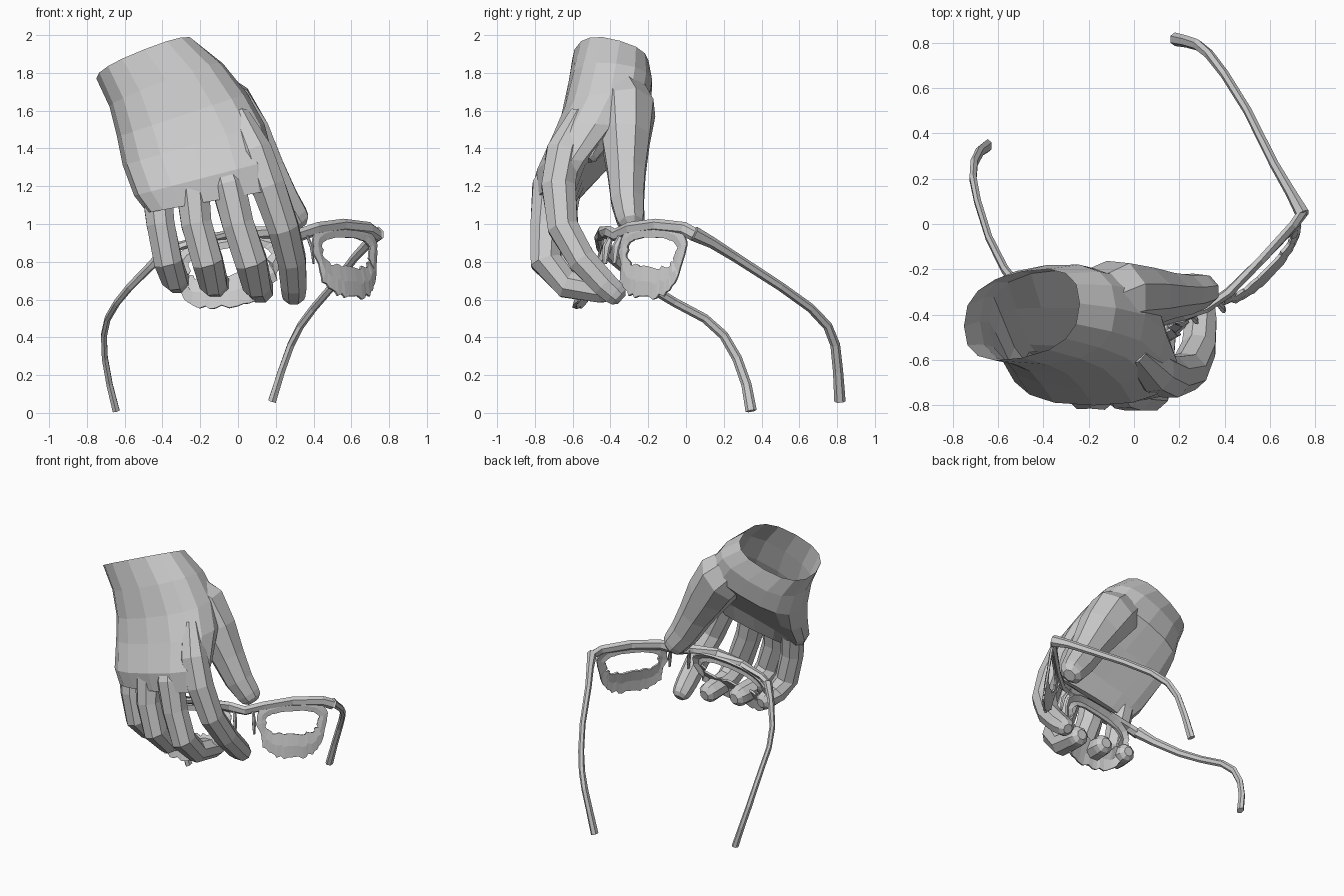
import bpy, bmesh, math, random
from mathutils import Vector

random.seed(4)
if "Cube" in bpy.data.objects:
    bpy.data.objects.remove(bpy.data.objects["Cube"])

grey = bpy.data.materials.new("plain grey")
grey.use_nodes = True
grey.diffuse_color = (0.6, 0.6, 0.6, 1)
grey.node_tree.nodes["Principled BSDF"].inputs["Base Color"].default_value = (0.6, 0.6, 0.6, 1)


def finish(name, bm):
    bmesh.ops.recalc_face_normals(bm, faces=bm.faces)
    mesh = bpy.data.meshes.new(name)
    bm.to_mesh(mesh)
    bm.free()
    mesh.materials.append(grey)
    obj = bpy.data.objects.new(name, mesh)
    bpy.context.collection.objects.link(obj)
    return obj


def loft(name, rings):
    """Skin a list of equal point rings and cap both ends."""
    bm = bmesh.new()
    loops = [[bm.verts.new(p) for p in ring] for ring in rings]
    n = len(loops[0])
    for a, b in zip(loops, loops[1:]):
        for i in range(n):
            j = (i + 1) % n
            bm.faces.new((a[i], a[j], b[j], b[i]))
    bm.faces.new(loops[0])
    bm.faces.new(loops[-1][::-1])
    return finish(name, bm)


def spow(v, e):
    return math.copysign(abs(v) ** e, v)


def tube(name, path, radii, flat=1.0, sides=8, tip=False):
    """Tube along a path; flat scales its sideways width."""
    pts = [Vector(p) for p in path]
    radii = list(radii)
    if tip:
        d = (pts[-1] - pts[-2]).normalized()
        end, r = pts[-1].copy(), radii[-1]
        for step, scale in ((0.45, 0.88), (0.8, 0.5)):
            pts.append(end + d * r * step)
            radii.append(r * scale)
    rings = []
    for i, p in enumerate(pts):
        t = (pts[min(i + 1, len(pts) - 1)] - pts[max(i - 1, 0)]).normalized()
        u = Vector((1, 0, 0))
        u = (u - t * u.dot(t)).normalized()
        v = t.cross(u)
        ring = []
        for k in range(sides):
            a = 2 * math.pi * (k + 0.5) / sides
            ring.append(p + u * math.cos(a) * radii[i] * flat + v * math.sin(a) * radii[i])
        rings.append(ring)
    return loft(name, rings)


# Palm: left edge x, z; right edge x, z; front y; back y; tilt; hollow; skew
palm_sections = [
    (-.75, 1.77, -.24, 1.97, -.59, -.21, .055, 0, .1),
    (-.68, 1.62, -.08, 1.85, -.62, -.18, .025, 0, .06),
    (-.64, 1.46, .05, 1.69, -.66, -.17, 0, .03, .03),
    (-.61, 1.31, .14, 1.53, -.72, -.24, 0, .13, 0),
    (-.55, 1.15, .19, 1.34, -.8, -.41, 0, .13, 0),
    (-.48, 1.06, .19, 1.18, -.79, -.57, 0, .02, 0),
]
rings = []
for xl, zl, xr, zr, yf, yb, tilt, hollow, skew in palm_sections:
    ring = []
    for k in range(16):
        a = 2 * math.pi * k / 16
        s = 0.5 + 0.5 * spow(math.cos(a), 0.8)
        d = spow(math.sin(a), 0.8)
        y = (yf + yb) / 2 + (yb - yf) / 2 * d - hollow * max(d, 0) ** 2 + skew * (s - 0.5)
        ring.append((xl + (xr - xl) * s, y, zl + (zr - zl) * s - tilt * d))
    rings.append(ring)
hand = loft("hand", rings)

# Fingers and thumb, merged into the palm
fingers = {
    "little_finger": ([(-.44, -.55, 1.38), (-.43, -.635, 1.18), (-.41, -.66, 1.0), (-.37, -.655, .8),
                       (-.335, -.58, .71), (-.32, -.48, .695)], (.06, .085, .08, .08, .073, .066)),
    "ring_finger": ([(-.28, -.62, 1.4), (-.24, -.705, 1.18), (-.22, -.735, 1.0), (-.16, -.74, .8),
                     (-.13, -.64, .69), (-.11, -.47, .675)], (.06, .094, .087, .087, .079, .073)),
    "middle_finger": ([(-.12, -.63, 1.42), (-.05, -.725, 1.2), (0, -.74, 1.0), (.07, -.74, .8),
                       (.1, -.63, .68), (.12, -.45, .65)], (.06, .096, .09, .09, .08, .072)),
    "index_finger": ([(0, -.56, 1.58), (.09, -.65, 1.38), (.16, -.675, 1.2), (.24, -.65, .98),
                      (.285, -.55, .81), (.295, -.43, .68), (.295, -.38, .635)],
                     (.06, .097, .097, .088, .08, .074, .067)),
    "thumb": ([(-.22, -.35, 1.72), (-.07, -.31, 1.6), (.035, -.32, 1.45), (.14, -.315, 1.27),
               (.225, -.31, 1.12), (.29, -.295, 1.03)], (.13, .155, .138, .108, .093, .08)),
    "thumb_web": ([(-.1, -.42, 1.66), (0, -.46, 1.5), (.07, -.51, 1.38)], (.11, .12, .06)),
}
for name, (path, radii) in fingers.items():
    part = tube(name, path, radii, flat=1.15 if name == "thumb" else 1, tip=True)
    mod = hand.modifiers.new(name, 'BOOLEAN')
    mod.operation = 'UNION'
    mod.solver = 'EXACT'
    mod.object = part
bpy.context.view_layer.update()
merged = bpy.data.meshes.new_from_object(
    hand.evaluated_get(bpy.context.evaluated_depsgraph_get()))
hand.modifiers.clear()
hand.data = merged
for name in fingers:
    bpy.data.objects.remove(bpy.data.objects[name])

# Open the wrist
bm = bmesh.new()
bm.from_mesh(merged)
wrist = [f for f in bm.faces if f.normal.z > 0.75 and f.calc_center_median().z > 1.82
         and len(f.verts) > 8]
bmesh.ops.delete(bm, geom=wrist, context='FACES')
bm.to_mesh(merged)
bm.free()


def rim(name, inner, outer, down, bow):
    """Ragged lens rim hanging below a brow line from bridge to hinge."""
    a, b, down, bow = (Vector(v) for v in (inner, outer, down, bow))

    def place(s, t):
        s = 0.64 + (s - 0.64) * (1 - 0.3 * max(t, 0))
        arch = math.sin(math.pi * min(max(s, 0), 1))
        return a.lerp(b, s) + down * t + (bow * t + Vector((0, 0, 0.035))) * arch

    bm = bmesh.new()
    n = 48
    loops = [[], [], []]
    for k in range(n):
        ang = 2 * math.pi * k / n
        c, d = math.cos(ang), math.sin(ang)
        corner = 0.5 if d > 0 else 0.8
        c, d = spow(c, corner), spow(d, corner)
        rough = 0.03 if d < 0.5 else 0.006
        jag = [random.uniform(-rough, rough) for _ in range(2)]
        s0, t0 = 0.5 + (0.5 + jag[0]) * c, 0.5 - (0.5 + jag[0]) * d
        s1, t1 = 0.5 + (0.39 + jag[1]) * c, 0.38 - (0.2 + jag[1]) * d
        for loop, f in zip(loops, (0, 0.5, 1)):
            bulge = bow * 0.2 * math.sin(math.pi * f)
            loop.append(bm.verts.new(place(s0 + (s1 - s0) * f, t0 + (t1 - t0) * f) + bulge))
    for p, q in zip(loops, loops[1:]):
        for i in range(n):
            j = (i + 1) % n
            bm.faces.new((p[i], p[j], q[j], q[i]))
    obj = finish(name, bm)
    mod = obj.modifiers.new("thickness", 'SOLIDIFY')
    mod.thickness = 0.014
    mod.offset = 0


rim("left_rim", (.37, -.35, .97), (.74, .03, .96), (.02, -.06, -.39), (.02, -.02, 0))
rim("right_rim", (.26, -.39, .95), (-.36, -.43, .86), (.03, -.1, -.37), (0, -.08, 0))

# Brow bar and bridge
tube("brow_bar", [(.745, .05, .94), (.7, -.01, .975), (.56, -.16, .992), (.42, -.3, .975),
                  (.32, -.37, .94), (.22, -.41, .955), (.05, -.44, .955), (-.15, -.45, .93),
                  (-.32, -.44, .88), (-.39, -.42, .845)],
     [.036] * 10, flat=0.6, sides=6)

# Nose pads
for name, x, y in (("left_nose_pad", .39, -.37), ("right_nose_pad", .27, -.42)):
    tube(name, [(x - .03, y + .03, .95), (x, y, .88), (x + .01, y - .01, .79)],
         (.012, .022, .012), flat=0.5, sides=6)

# Temples
temple_radii = (.04, .03, .026, .024, .024, .025, .026, .027, .03)
tube("left_temple", [(.745, .04, .95), (.69, .14, .9), (.62, .26, .825), (.5, .5, .67),
                     (.4, .66, .555), (.33, .75, .46), (.28, .79, .36), (.23, .805, .22),
                     (.18, .815, .06)], temple_radii, flat=0.8, sides=6)
tube("right_temple", [(-.38, -.42, .86), (-.46, -.34, .78), (-.57, -.2, .67), (-.64, -.06, .585),
                      (-.69, .1, .5), (-.71, .2, .41), (-.705, .27, .29), (-.68, .32, .15),
                      (-.645, .345, .01)], temple_radii, flat=0.7, sides=6)
